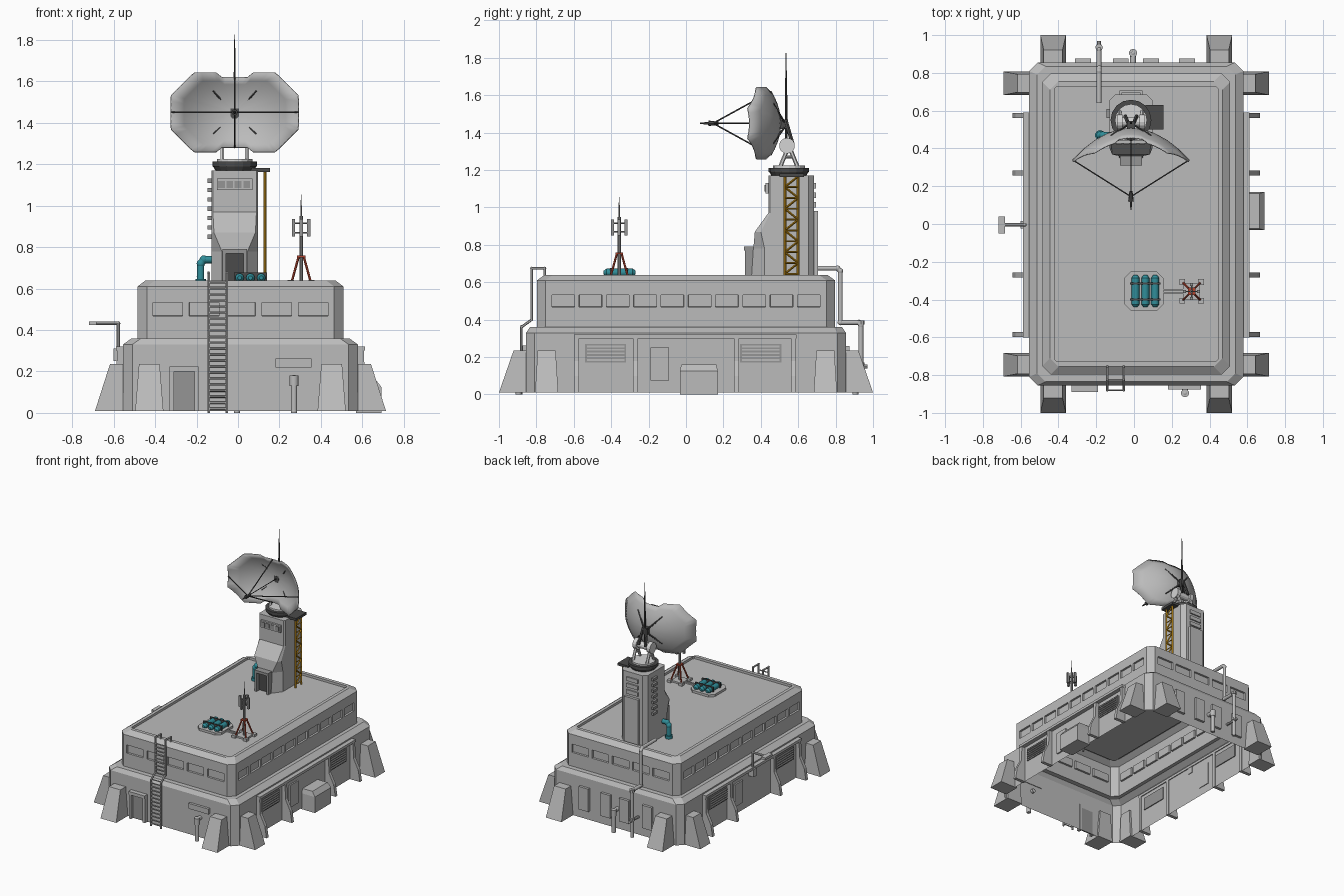
import bpy, bmesh, math
from mathutils import Vector

old = bpy.data.objects.get("Cube")
if old:
    bpy.data.objects.remove(old)


def material(name, r, g, b):
    m = bpy.data.materials.new(name)
    m.use_nodes = True
    m.diffuse_color = (r, g, b, 1)
    m.node_tree.nodes["Principled BSDF"].inputs["Base Color"].default_value = (r, g, b, 1)
    return m


GREY = material("concrete grey", .5, .5, .5)
LIGHT = material("light grey", .66, .66, .66)
STEEL = material("steel grey", .3, .3, .3)
DARK = material("dark grey", .07, .07, .07)
ORANGE = material("orange", .5, .25, .01)
TEAL = material("teal", .03, .27, .32)
RED = material("red", .45, .06, .03)
CX = .012      # hull centre
TX, TY = -.016, .55   # tower axis


def finish(name, bm, mat, smooth=False):
    me = bpy.data.meshes.new(name)
    bm.to_mesh(me)
    bm.free()
    me.materials.append(mat)
    ob = bpy.data.objects.new(name, me)
    bpy.context.scene.collection.objects.link(ob)
    if smooth:
        bpy.ops.object.select_all(action='DESELECT')
        ob.select_set(True)
        bpy.context.view_layer.objects.active = ob
        bpy.ops.object.shade_smooth_by_angle(angle=math.radians(40))
    return ob


def loft(bm, rings, bottom=True, top=True):
    vs = [[bm.verts.new(p) for p in r] for r in rings]
    n = len(rings[0])
    rows = [[bm.faces.new((a[j], a[(j + 1) % n], b[(j + 1) % n], b[j])) for j in range(n)]
            for a, b in zip(vs, vs[1:])]
    if bottom:
        bm.faces.new(vs[0][::-1])
    if top:
        bm.faces.new(vs[-1])
    return rows


def rect(x0, x1, y0, y1, z):
    return [(x0, y0, z), (x1, y0, z), (x1, y1, z), (x0, y1, z)]


def box(bm, x0, x1, y0, y1, z0, z1):
    loft(bm, [rect(x0, x1, y0, y1, z0), rect(x0, x1, y0, y1, z1)])


def rod(bm, a, b, r, n=8, r2=None):
    a, b = Vector(a), Vector(b)
    d = b - a
    mat = d.to_track_quat('Z', 'Y').to_matrix().to_4x4()
    mat.translation = (a + b) / 2
    bmesh.ops.create_cone(bm, cap_ends=True, segments=n, radius1=r,
                          radius2=r if r2 is None else r2, depth=d.length, matrix=mat)


def tube(bm, pts, r, n=10):
    for a, b in zip(pts, pts[1:]):
        rod(bm, a, b, r, n)
    for p in pts[1:-1]:
        ball = bmesh.ops.create_uvsphere(bm, u_segments=n, v_segments=6, radius=r * 1.15)
        bmesh.ops.translate(bm, verts=ball["verts"], vec=p)


def boxes(name, mat, *dims):
    bm = bmesh.new()
    for d in dims:
        box(bm, *d)
    return finish(name, bm, mat)


# Hull: chamfered shell, open below, with recessed windows and sunken roof
def cuts(n, width):
    pitch = 1.94 / n
    mids = [(i - (n - 1) / 2) * pitch for i in range(n)]
    return [-1] + [m + s * width * pitch / 2 for m in mids for s in (-1, 1)] + [1]


def hull_ring(hx, hy, z, c=.045):
    fx = [CX + f * (hx - c) for f in cuts(5, .82)]
    fy = [f * (hy - c) for f in cuts(10, .84)]
    return ([(x, -hy, z) for x in fx] + [(CX + hx, y, z) for y in fy] +
            [(x, hy, z) for x in fx[::-1]] + [(CX - hx, y, z) for y in fy[::-1]])


bm = bmesh.new()
U = (.497, .797)
rows = loft(bm, [hull_ring(.567, .855, .01), hull_ring(.567, .855, .33), hull_ring(.525, .835, .36),
                 hull_ring(*U, .36), hull_ring(*U, .468), hull_ring(*U, .533), hull_ring(*U, .61),
                 hull_ring(.457, .755, .64), hull_ring(.432, .728, .64, .01),
                 hull_ring(.432, .728, .622, .01)], bottom=False)
corners = (11, 33, 45, 67)
panes = [f for j, f in enumerate(rows[4]) if j % 2 and j not in corners]
bm.normal_update()
bmesh.ops.inset_individual(bm, faces=panes, thickness=.002, depth=-.014)
finish("hull", bm, GREY)

# Sloped corner buttresses
bm = bmesh.new()
for s in (-1, 1):
    for t in (-1, 1):
        x, y = CX + s * .44, t * .745
        ys, xs = sorted((t * .84, t)), sorted((CX + s * .55, CX + s * .702))
        yt, xt = sorted((t * .84, t * .922)), sorted((CX + s * .55, CX + s * .63))
        loft(bm, [rect(x - .068, x + .068, *ys, .01), rect(x - .05, x + .05, *yt, .235)])
        loft(bm, [rect(*xs, y - .062, y + .062, .01), rect(*xt, y - .048, y + .048, .235)])
finish("buttresses", bm, GREY)

# Side ribs, header beams and louvred vents
ribs, louvres, vents = bmesh.new(), bmesh.new(), bmesh.new()
for s in (-1, 1):
    def X(d):
        return CX + s * (.56 + d)
    for y in (-.585, -.27, .27, .575):
        prof = [(0, .01), (.095, .01), (.08, .1), (.04, .18), (.035, .3), (0, .3)]
        loft(ribs, [[(X(d), y - .013, z) for d, z in prof], [(X(d), y + .013, z) for d, z in prof]])
    xs = sorted((X(0), X(.04)))
    box(ribs, *xs, -.6, .59, .3, .32)
    for y in (-.43, .4):
        box(vents, *sorted((X(0), X(.014))), y - .11, y + .11, .17, .27)
        for i in range(5):
            z = .18 + i * .018
            box(louvres, *sorted((X(.01), X(.022))), y - .1, y + .1, z, z + .009)
bmesh.ops.recalc_face_normals(ribs, faces=ribs.faces)
finish("side_ribs", ribs, GREY)
finish("vent_frames", vents, STEEL)
finish("vent_louvres", louvres, GREY)
boxes("side_doors", GREY, (.57, .59, -.19, -.09, .075, .25), (-.566, -.55, .1, .2, .075, .25))
bm = bmesh.new()
loft(bm, [rect(.57, .692, -.033, .17, 0), rect(.57, .692, -.033, .17, .125),
          rect(.57, .665, -.025, .162, .16)])
finish("side_bunker", bm, GREY)

# Front entrance, sign plate, rear panels
boxes("front_door_frame", GREY, (-.33, -.31, -.885, -.85, .01, .22), (-.21, -.19, -.885, -.85, .01, .22),
      (-.33, -.19, -.89, -.85, .2, .225))
boxes("front_door", STEEL, (-.31, -.21, -.86, -.85, .01, .2))
boxes("front_plate", GREY, (.18, .355, -.875, -.85, .22, .262))
boxes("rear_panels", GREY, *[(x - .042, x + .042, .85, .875, .08, .26) for x in (-.27, -.07, .09, .28)])

# Front access ladder
bm = bmesh.new()
path = [(-.88, 0), (-.88, .36), (-.825, .4), (-.825, .675), (-.755, .675), (-.755, .62)]
for x in (-.142, -.055):
    tube(bm, [(x, y, z) for y, z in path], .007, 6)
for i in range(22):
    z = .02 + i * .029
    y = -.88 if z < .37 else -.825
    rod(bm, (-.142, y, z), (-.055, y, z), .005, 6)
finish("access_ladder", bm, GREY)

# Wall pipes
bm = bmesh.new()
px = -.185
tube(bm, [(px, .64, .675), (px, .81, .675), (px, .825, .66), (px, .825, .385), (px, .925, .385),
          (px, .935, .37), (px, .935, .02)], .013)
for z in (.15, .375):
    rod(bm, (px, .935, z), (px, .935, z + .02), .02)
rod(bm, (px, .84, .15), (px, .97, .15), .01)
for x, y, d in ((.27, -.895, .06), (-.005, .905, -.06)):
    tube(bm, [(x, y, 0), (x, y, .165), (x, y + d, .165)], .016)
    rod(bm, (x, y, .13), (x, y, .18), .022, 10)
finish("wall_pipes", bm, GREY, True)

# Side sensor arm
bm = bmesh.new()
tube(bm, [(-.578, -.005, .28), (-.578, -.005, .432), (-.7, -.005, .432)], .009, 8)
box(bm, -.6, -.55, -.025, .015, .25, .31)
box(bm, -.718, -.682, -.05, .04, .424, .442)
finish("sensor_arm", bm, GREY)


# Tower with sloped prow
def tower_ring(z, yf, yc, fw, hw=.113, yb=.685):
    half = [(fw, yf), (hw, yc), (hw, yb - .03), (hw - .03, yb)]
    return [(TX + x, y, z) for x, y in half] + [(TX - x, y, z) for x, y in half[::-1]]


bm = bmesh.new()
loft(bm, [tower_ring(.62, .35, .42, .06), tower_ring(.78, .36, .42, .062), tower_ring(.87, .368, .4, .1),
          tower_ring(.97, .44, .45, .105), tower_ring(1.17, .44, .45, .105)])
finish("tower", bm, GREY)
boxes("tower_back_spine", GREY, (TX - .06, TX + .06, .67, .706, .62, .98),
      *[(TX - .05, TX + .05, .67, .695, z, z + .03) for z in (1.0, 1.05, 1.1)])
boxes("tower_window_frame", GREY, (-.102, .07, .425, .45, 1.075, 1.13))
boxes("tower_windows", STEEL, *[(x, x + .033, .421, .43, 1.085, 1.12) for x in (-.096, -.056, -.016, .026)])
boxes("tower_door_frame", STEEL, (-.075, -.058, .315, .37, .62, .785), (.026, .043, .315, .37, .62, .785),
      (-.075, .043, .31, .38, .77, .79))
boxes("tower_door", DARK, (-.058, .026, .345, .354, .625, .77))
boxes("tower_side_rungs", STEEL, *[(-.146, -.12, .56, .61, z, z + .02) for z in [.84 + i * .045 for i in range(7)]])

# Orange lattice on the tower side
bm = bmesh.new()
ys = (.528, .6)
for y in ys:
    rod(bm, (.13, y, .62), (.13, y, 1.165), .008, 4)
for i in range(9):
    z = .645 + i * .058
    rod(bm, (.13, ys[0], z), (.13, ys[1], z), .005, 4)
    rod(bm, (.13, ys[i % 2], z), (.13, ys[1 - i % 2], z + .058), .006, 4)
finish("lattice", bm, ORANGE)
boxes("lattice_cap", DARK, (.06, .155, .5, .63, 1.163, 1.182))

# Turntable and dish yoke
bm = bmesh.new()
rod(bm, (TX, TY, 1.165), (TX, TY, 1.19), .09, 16, .105)
rod(bm, (TX, TY, 1.19), (TX, TY, 1.212), .108, 16)
finish("turntable", bm, DARK)
bm = bmesh.new()
rod(bm, (TX, TY, 1.21), (TX, TY, 1.225), .085, 16)
for s in (-1, 1):
    x = TX + s * .06
    for y in (TY - .045, TY + .045):
        rod(bm, (x, y, 1.22), (x, TY, 1.33), .011, 6)
    rod(bm, (x, TY - .03, 1.27), (x, TY + .03, 1.27), .007, 6)
    rod(bm, (x - .015, TY - .01, 1.33), (x + .015, TY - .01, 1.33), .042, 14)
rod(bm, (TX - .06, TY - .01, 1.33), (TX + .06, TY - .01, 1.33), .026, 12)
finish("dish_yoke", bm, LIGHT)

# Dish: trimmed paraboloid with notched top and bottom
DZ, VY = 1.45, .505


def dish_point(a, f):
    c, s = abs(math.cos(a)), abs(math.sin(a))
    lim = min(.308 / max(c, .01), .192 / max(s, .01), .388 / (c + s))
    if c * lim < .08:
        lim = .17 / s
    r = lim * f
    return (TX + r * math.cos(a), VY - 1.75 * r * r, DZ + r * math.sin(a))


bm = bmesh.new()
loft(bm, [[dish_point(i * math.tau / 72, f) for i in range(72)] for f in (1, .8, .6, .4, .2, .05)], bottom=False)
dish = finish("dish", bm, GREY, True)
thick = dish.modifiers.new("thickness", 'SOLIDIFY')
thick.thickness, thick.offset = .006, 0

# Feed struts, rear braces and top spike
bm = bmesh.new()
tip = (TX, .145, DZ)
for k in range(4):
    rod(bm, tip, dish_point(k * math.pi / 2, 1), .004, 6)
rod(bm, (TX, .075, DZ), (TX, .12, DZ), .003, 6, .008)
rod(bm, (TX, .12, DZ), (TX, .175, DZ), .015, 8, .008)
rod(bm, (TX, .175, DZ), (TX, VY, DZ), .003, 6)
for k in range(4):
    p = Vector(dish_point(math.pi / 4 + k * math.pi / 2, .55))
    rod(bm, (TX, .535, 1.44), p, .006, 6)
box(bm, TX - .02, TX + .02, .5, .545, 1.42, 1.47)
for s in (-1, 1):
    rod(bm, (TX + s * .03, .57, 1.34), (TX + s * .015, .535, 1.46), .011, 6)
rod(bm, (TX, .535, 1.36), (TX, .535, 1.6), .007, 6)
rod(bm, (TX, .535, 1.6), (TX, .535, 1.825), .006, 6, .002)
finish("dish_struts", bm, DARK)

# Teal riser beside the tower
bm = bmesh.new()
tube(bm, [(-.18, .47, .62), (-.18, .47, .72), (-.165, .47, .74), (-.11, .47, .74)], .018)
rod(bm, (-.18, .47, .62), (-.18, .47, .645), .027, 10)
finish("teal_riser", bm, TEAL, True)

# Roof tanks on a chamfered pad
bm = bmesh.new()
loft(bm, [[(.052 + x, -.355 + y, z) for x, y in ((-.07, -.103), (.07, -.103), (.103, -.07), (.103, .07),
           (.07, .103), (-.07, .103), (-.103, .07), (-.103, -.07))] for z in (.62, .64)])
finish("tank_pad", bm, GREY)
bm = bmesh.new()
for x in (.008, .06, .112):
    rod(bm, (x, -.425, .652), (x, -.285, .652), .021, 12)
    rod(bm, (x, -.285, .652), (x, -.27, .652), .021, 12, .01)
    rod(bm, (x, -.425, .652), (x, -.44, .652), .021, 12, .01)
finish("roof_tanks", bm, TEAL, True)
boxes("tank_straps", DARK, *[(-.02, .14, y - .005, y + .005, .635, .677) for y in (-.315, -.4)])

# Roof mast with red tripod legs and antenna panels
MX, MY = .305, -.357
boxes("mast_base", GREY, (MX - .045, MX + .045, MY - .045, MY + .045, .62, .635),
      *[(MX + s * .05 - .015, MX + s * .05 + .015, MY + t * .05 - .015, MY + t * .05 + .015, .62, .642)
        for s in (-1, 1) for t in (-1, 1)],
      (.15, MX - .04, MY - .012, MY - .004, .625, .635), (.15, MX - .04, MY + .004, MY + .012, .625, .635))
bm = bmesh.new()
for s in (-1, 1):
    for t in (-1, 1):
        rod(bm, (MX + s * .045, MY + t * .045, .635), (MX + s * .012, MY + t * .012, .755), .006, 6)
box(bm, MX - .02, MX + .02, MY - .02, MY + .02, .75, .76)
finish("mast_legs", bm, RED)
bm = bmesh.new()
rod(bm, (MX, MY, .63), (MX, MY, .95), .009, 8)
rod(bm, (MX, MY, .95), (MX, MY, 1.055), .004, 6, .002)
for dx, dy in ((1, 0), (-1, 0), (0, 1), (0, -1)):
    x, y = MX + dx * .037, MY + dy * .037
    box(bm, x - .008, x + .008, y - .008, y + .008, .85, .935)
    for z in (.87, .915):
        rod(bm, (MX, MY, z), (x, y, z), .004, 6)
finish("mast", bm, STEEL)
